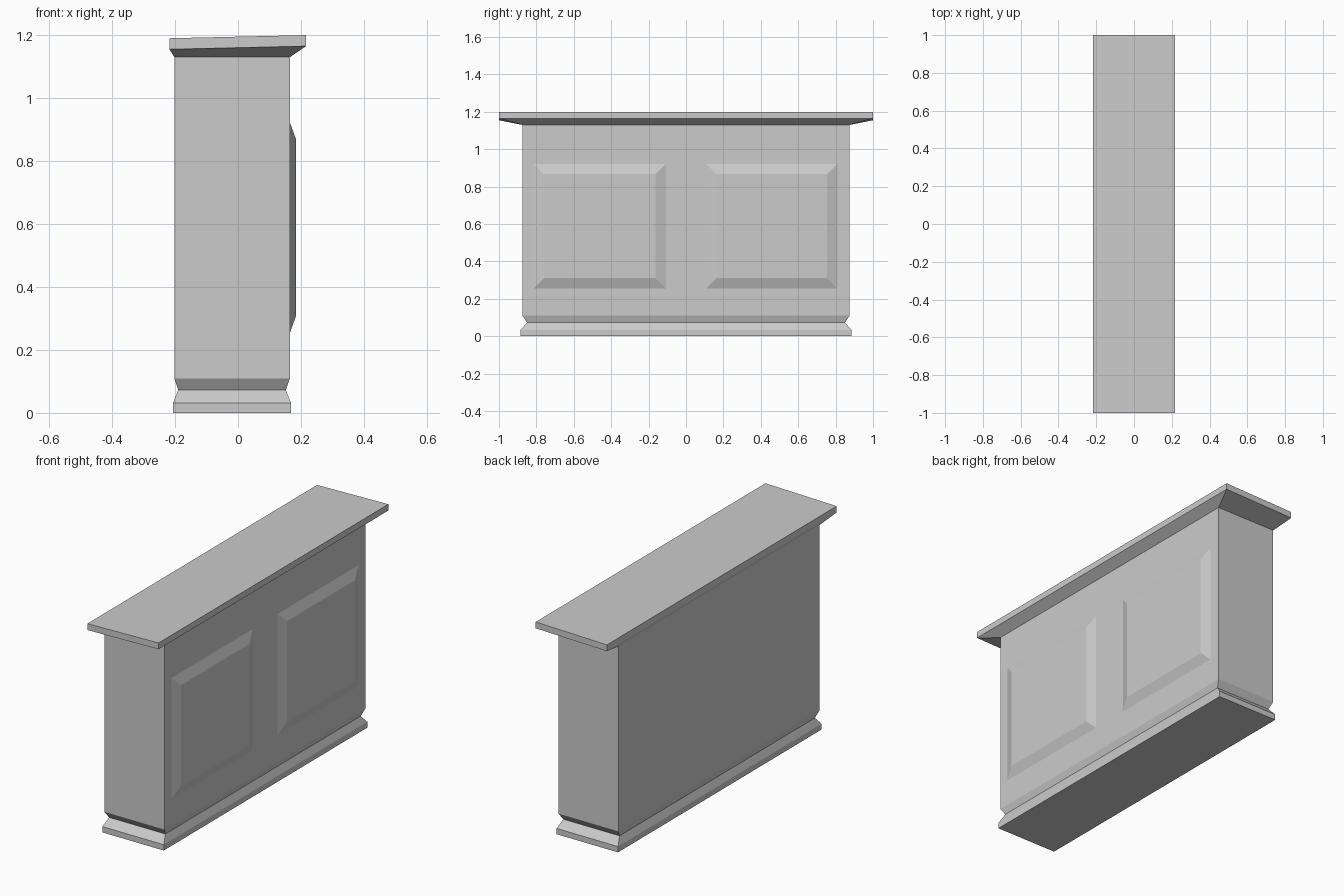
import bpy
import bmesh

cube = bpy.data.objects.get("Cube")
if cube:
    bpy.data.objects.remove(cube, do_unlink=True)

paint = bpy.data.materials.new("light_grey")
paint.use_nodes = True
GREY = (0.6, 0.6, 0.6, 1)
paint.diffuse_color = GREY
paint.node_tree.nodes["Principled BSDF"].inputs["Base Color"].default_value = GREY


def loft(name, rings, cap_start=False, cap_end=False):
    """Skin a stack of four-cornered rings into a flat-shaded object."""
    bm = bmesh.new()
    loops = [[bm.verts.new(p) for p in ring] for ring in rings]
    for a, b in zip(loops, loops[1:]):
        for i in range(4):
            j = (i + 1) % 4
            bm.faces.new((a[i], a[j], b[j], b[i]))
    if cap_start:
        bm.faces.new(loops[0][::-1])
    if cap_end:
        bm.faces.new(loops[-1])
    mesh = bpy.data.meshes.new(name)
    bm.to_mesh(mesh)
    bm.free()
    mesh.materials.append(paint)
    obj = bpy.data.objects.new(name, mesh)
    bpy.context.collection.objects.link(obj)
    return obj


def level(x0, x1, y, z0, z1=None):
    """Rectangle across the counter, rising from z0 at x0 to z1 at x1."""
    z1 = z0 if z1 is None else z1
    return [(x0, -y, z0), (x1, -y, z1), (x1, y, z1), (x0, y, z0)]


def upright(x, y0, y1, z0, z1):
    """Rectangle facing the left side of the counter."""
    return [(x, y0, z0), (x, y1, z0), (x, y1, z1), (x, y0, z1)]


# Main sections, from the floor up
neck = level(-0.19, 0.152, 0.85, 0.073)
shoulder = level(-0.202, 0.165, 0.875, 0.11)
top = level(-0.202, 0.165, 0.875, 1.13)

loft("plinth", [level(-0.206, 0.168, 0.886, 0),
                level(-0.206, 0.168, 0.886, 0.032), neck], cap_start=True)
loft("body", [neck, shoulder, top])
loft("countertop", [top, level(-0.218, 0.216, 1, 1.155, 1.165),
                    level(-0.218, 0.216, 1, 1.19, 1.2)], cap_end=True)

# Pair of raised panels with bevelled borders
BEVEL = 0.055
for name, y0, y1 in (("front_panel", -0.815, -0.108), ("back_panel", 0.108, 0.81)):
    loft(name, [upright(0.165, y0, y1, 0.255, 0.922),
                upright(0.185, y0 + BEVEL, y1 - BEVEL, 0.255 + BEVEL, 0.922 - BEVEL)],
         cap_end=True)
